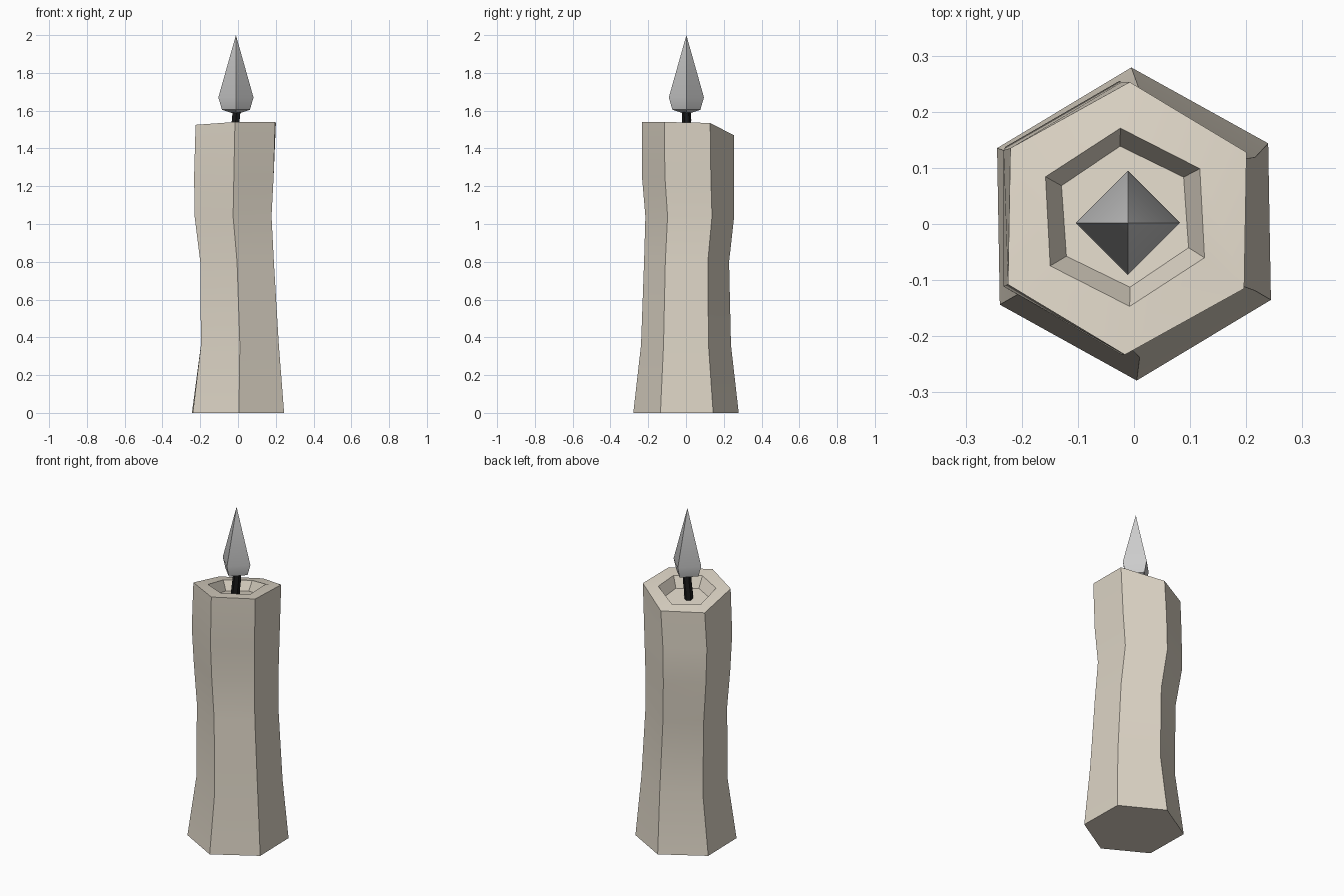
import bpy, bmesh, math

if "Cube" in bpy.data.objects:
    bpy.data.objects.remove(bpy.data.objects["Cube"])


def material(name, rgb):
    m = bpy.data.materials.new(name)
    m.diffuse_color = (*rgb, 1)
    m.use_nodes = True
    m.node_tree.nodes["Principled BSDF"].inputs["Base Color"].default_value = m.diffuse_color
    return m


def ring(cx, cy, r, zs, sides=6, start=-90):
    """Polygon ring; zs is one height or a height per corner."""
    if not isinstance(zs, (list, tuple)):
        zs = [zs] * sides
    pts = []
    for i in range(sides):
        a = math.radians(start + 360 * i / sides)
        pts.append((cx + r * math.cos(a), cy + r * math.sin(a), zs[i]))
    return pts


def loft(name, rings, mat=None):
    """Skin a stack of rings and cap both ends."""
    bm = bmesh.new()
    loops = [[bm.verts.new(p) for p in r] for r in rings]
    n = len(loops[0])
    for a, b in zip(loops, loops[1:]):
        for i in range(n):
            j = (i + 1) % n
            bm.faces.new((a[i], a[j], b[j], b[i]))
    bm.faces.new(loops[0][::-1])
    bm.faces.new(loops[-1])
    bmesh.ops.remove_doubles(bm, verts=bm.verts, dist=1e-4)
    bmesh.ops.recalc_face_normals(bm, faces=bm.faces)
    me = bpy.data.meshes.new(name)
    bm.to_mesh(me)
    bm.free()
    ob = bpy.data.objects.new(name, me)
    bpy.context.collection.objects.link(ob)
    if mat:
        me.materials.append(mat)
    bpy.ops.object.select_all(action='DESELECT')
    bpy.context.view_layer.objects.active = ob
    ob.select_set(True)
    bpy.ops.object.shade_smooth_by_angle(angle=math.radians(30))
    return ob


# Wax body: wobbly hexagonal column, slanted rim and melted hollow
top = [1.54, 1.54, 1.535, 1.47, 1.47, 1.525]   # from front corner, anticlockwise
mean = sum(top) / 6
lip = [mean + 0.65 * (z - mean) for z in top]
floor = [mean + 0.5 * (z - mean) - 0.06 for z in top]
loft("candle_body", [
    ring(0, 0, 0.279, 0, start=-89),
    ring(0.010, 0.000, 0.238, 0.36),
    ring(-0.005, 0.003, 0.225, 0.80),
    ring(-0.026, 0.020, 0.235, 1.04),
    ring(-0.022, 0.010, 0.243, 1.25),
    ring(-0.012, 0.010, 0.243, top, start=-91),
    ring(-0.016, 0.012, 0.159, lip, start=-87),
    ring(-0.016, 0.013, 0.126, floor, start=-86),
], material("wax", (0.72, 0.66, 0.56)))

# Wick: thin crooked stem
loft("wick", [ring(x, y, 0.024, z, 6) for x, y, z in
              [(-0.022, 0.004, 1.43), (-0.016, 0.0, 1.50),
               (-0.012, 0.004, 1.55), (-0.006, 0.0, 1.61)]],
     material("char", (0.01, 0.01, 0.01)))

# Flame: four-sided teardrop
loft("flame", [ring(-0.011, 0.002, r, z, 4) for r, z in
               [(0.0, 1.58), (0.074, 1.605), (0.093, 1.67), (0.0, 2.0)]])
